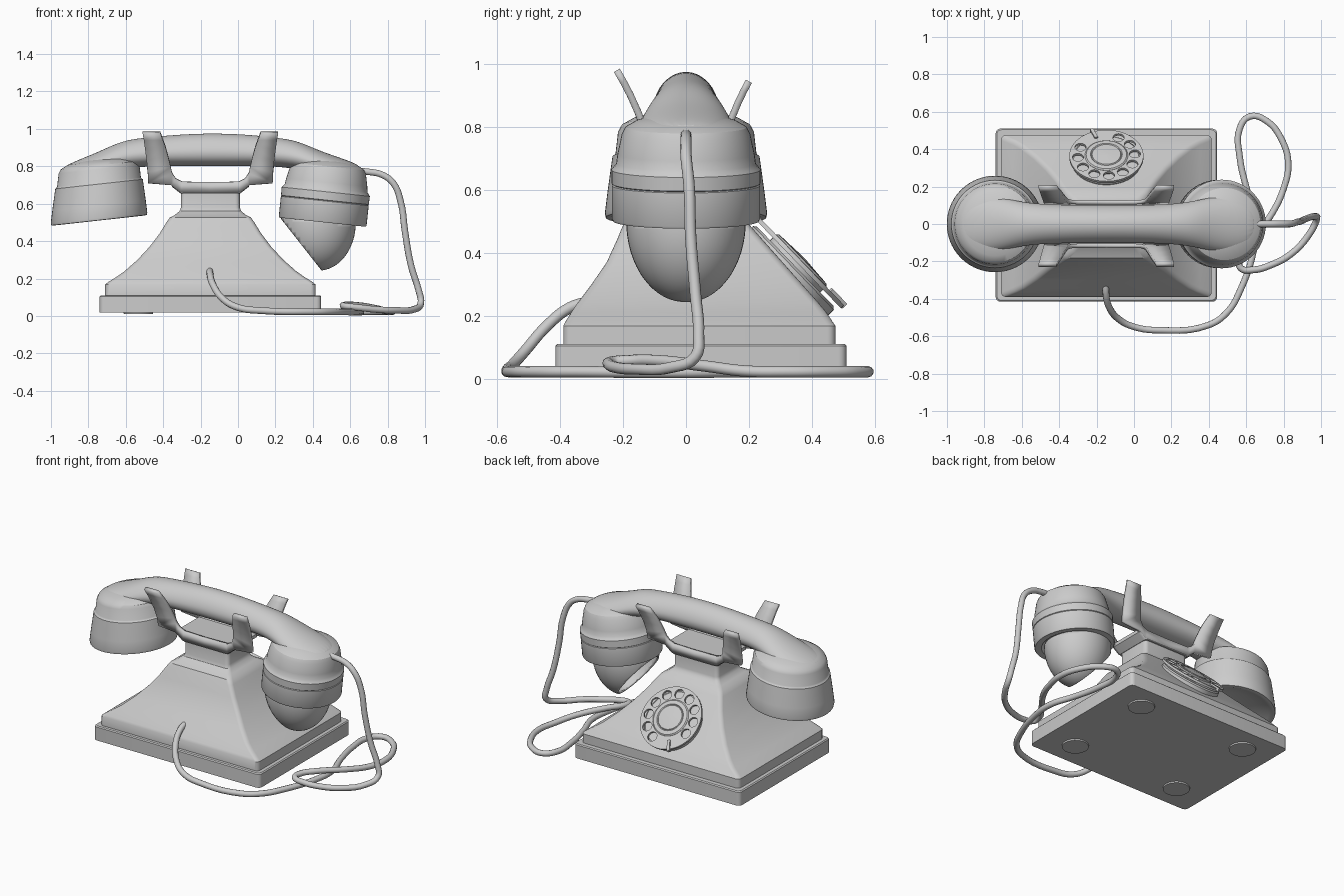
import bpy, bmesh, math
from mathutils import Matrix, Vector

CX = -0.1475  # centre line of the base


def finish(name, bm, mat=None, angle=32):
    if mat:
        bm.transform(mat)
    bmesh.ops.recalc_face_normals(bm, faces=bm.faces)
    me = bpy.data.meshes.new(name)
    bm.to_mesh(me)
    bm.free()
    ob = bpy.data.objects.new(name, me)
    bpy.context.collection.objects.link(ob)
    bpy.ops.object.select_all(action='DESELECT')
    ob.select_set(True)
    bpy.context.view_layer.objects.active = ob
    bpy.ops.object.shade_smooth_by_angle(angle=math.radians(angle))
    return ob


def loft(name, rings, mat=None, angle=32):
    bm = bmesh.new()
    vs = [[bm.verts.new(p) for p in r] for r in rings]
    n = len(vs[0])
    for a, b in zip(vs, vs[1:]):
        for i in range(n):
            bm.faces.new((a[i], a[(i + 1) % n], b[(i + 1) % n], b[i]))
    bm.faces.new(vs[0])
    bm.faces.new(vs[-1])
    return finish(name, bm, mat, angle)


def lathe(name, profile, mat=None, n=56):
    rings = [[(r * math.cos(2 * math.pi * i / n), r * math.sin(2 * math.pi * i / n), h)
              for i in range(n)] for r, h in profile]
    return loft(name, rings, mat)


def rounded_rect(z, hx, y0, y1, r=0.025):
    pts = []
    corners = [(hx - r, y1 - r), (r - hx, y1 - r), (r - hx, y0 + r), (hx - r, y0 + r)]
    for k, (x, y) in enumerate(corners):
        for j in range(5):
            a = math.pi / 2 * (k + j / 4)
            pts.append((CX + x + r * math.cos(a), y + r * math.sin(a), z))
    return pts


# plinth and flared body with neck
loft("plinth", [rounded_rect(*p) for p in [
    (0.018, 0.592, -0.415, 0.51), (0.104, 0.592, -0.415, 0.51), (0.11, 0.586, -0.409, 0.504)]])
loft("body", [rounded_rect(*p) for p in [
    (0.105, 0.563, -0.39, 0.475), (0.168, 0.563, -0.39, 0.475), (0.182, 0.545, -0.383, 0.465),
    (0.21, 0.5, -0.365, 0.447), (0.24, 0.458, -0.345, 0.422), (0.30, 0.39, -0.30, 0.369),
    (0.37, 0.325, -0.252, 0.307), (0.44, 0.272, -0.22, 0.245), (0.50, 0.235, -0.195, 0.192),
    (0.525, 0.218, -0.182, 0.172), (0.54, 0.19, -0.15, 0.145), (0.56, 0.165, -0.122, 0.122),
    (0.58, 0.157, -0.115, 0.115), (0.68, 0.157, -0.115, 0.115), (0.695, 0.143, -0.1, 0.1)]])

# round feet
for sx in (-1, 1):
    for sy in (-1, 1):
        lathe("foot", [(0.078, 0.009), (0.08, 0.03)],
              Matrix.Translation((CX + sx * 0.385, 0.05 + sy * 0.3, 0)), 32)

# cradle: tray plus a U-shaped forked plate on each side, curling outward
loft("cradle_tray", [rounded_rect(z, hx, -0.125, 0.125, 0.02)
                     for z, hx in [(0.655, 0.16), (0.69, 0.205), (0.712, 0.205)]])
rows = [(0, 0.66, 0, 0.715), (0.16, 0.66, 0.15, 0.718), (0.21, 0.7, 0.185, 0.735),
        (0.333, 0.712, 0.205, 0.765), (0.335, 0.77, 0.213, 0.80), (0.342, 0.84, 0.225, 0.85),
        (0.35, 0.90, 0.24, 0.905), (0.356, 0.945, 0.255, 0.945), (0.362, 0.98, 0.268, 0.98)]
for name, s, k in (("front_cradle_fork", -1, 1.0), ("back_cradle_fork", 1, 0.875)):
    bm = bmesh.new()

    def fork_vert(x, z):
        z = 0.7 + (z - 0.7) * (k if z > 0.7 else 1)
        return bm.verts.new((x, s * (0.115 + 0.105 * max(0, (z - 0.7) / 0.28) ** 1.6), z))
    vs = [(fork_vert(a, b), fork_vert(c, d)) for a, b, c, d in rows]
    for p, q in zip(vs, vs[1:]):
        bm.faces.new((p[0], q[0], q[1], p[1]))
    ob = finish(name, bm)
    ob.location.x = CX
    ob.modifiers.new("mirror", 'MIRROR').use_clip = True
    m = ob.modifiers.new("thick", 'SOLIDIFY')
    m.thickness, m.offset = 0.022, 0

# handset grip, swelling into the two heads
rings = []
for x, zb, zt, w in [
        (-0.94, 0.77, 0.795, 0.09), (-0.86, 0.75, 0.832, 0.145), (-0.74, 0.75, 0.88, 0.15),
        (-0.62, 0.785, 0.938, 0.122), (-0.5, 0.80, 0.955, 0.106), (-0.3, 0.80, 0.972, 0.102),
        (-0.14, 0.80, 0.978, 0.102), (0.04, 0.80, 0.972, 0.102), (0.2, 0.80, 0.955, 0.106),
        (0.32, 0.785, 0.938, 0.122), (0.43, 0.75, 0.885, 0.15), (0.56, 0.75, 0.842, 0.15),
        (0.66, 0.76, 0.803, 0.09)]:
    mid = zb + 0.42 * (zt - zb)
    ring = []
    for i in range(24):
        t = 2 * math.pi * i / 24
        c, sn = math.cos(t), math.sin(t)
        z = mid + (zt - mid) * sn ** 1.2 if sn > 0 else mid - (mid - zb) * (-sn) ** 0.9
        ring.append((x, w * c, z))
    rings.append(ring)
grip = loft("handset_grip", rings, angle=60)
grip.modifiers.new("smooth", 'SUBSURF').levels = 2
grip.modifiers["smooth"].render_levels = 2

# earpiece: flared cap whose rim slants slightly
shear = Matrix.Identity(4)
shear[2][0] = 0.11
lathe("earpiece", [
    (0.02, 0.035), (0.14, 0.03), (0.22, 0.008), (0.24, 0.0), (0.255, 0.002), (0.258, 0.015),
    (0.25, 0.08), (0.234, 0.195), (0.228, 0.2), (0.224, 0.206), (0.216, 0.275), (0.205, 0.295),
    (0.17, 0.315), (0.1, 0.332), (0.01, 0.338)], Matrix.Translation((-0.743, 0, 0.51)) @ shear)

# transmitter head with banded ring
lathe("transmitter", [
    (0.02, 0.025), (0.17, 0.02), (0.195, -0.004), (0.232, -0.004), (0.236, 0.003), (0.236, 0.11),
    (0.232, 0.113), (0.236, 0.116), (0.237, 0.16), (0.232, 0.166), (0.222, 0.18), (0.218, 0.21),
    (0.204, 0.275), (0.193, 0.296), (0.16, 0.315), (0.1, 0.332), (0.01, 0.338)],
    Matrix.Translation((0.4525, 0, 0.505)) @ Matrix.Rotation(0.105, 4, 'Y'))

# mouthpiece scoop: half ellipsoid shell cut open toward the mouth
bm = bmesh.new()
bmesh.ops.create_uvsphere(bm, u_segments=48, v_segments=32, radius=1)
bm.transform(Matrix.Translation((0.43, 0, 0.5)) @ Matrix.Diagonal((0.2, 0.19, 0.258, 1)))
for co, no in (((0.43, 0, 0.512), (0.105, 0, 1)), ((0.445, 0, 0.245), (-0.28, 0, -0.22))):
    bmesh.ops.bisect_plane(bm, geom=bm.verts[:] + bm.edges[:] + bm.faces[:],
                           plane_co=co, plane_no=no, clear_outer=True)
ob = finish("mouthpiece_scoop", bm, angle=50)
m = ob.modifiers.new("thick", 'SOLIDIFY')
m.thickness, m.offset = 0.012, -1

# rotary dial, lying on the sloped face
n = Vector((0, 0.72, 0.694)).normalized()
u = n.cross(Vector((-1, 0, 0)))
frame = Matrix(((-1, u.x, n.x, CX), (0, u.y, n.y, 0.345), (0, u.z, n.z, 0.355), (0, 0, 0, 1)))
lathe("dial_base", [(0.185, -0.05), (0.185, -0.005), (0.175, 0.003), (0.01, 0.003)], frame)
lathe("dial_hub", [(0.115, 0.0), (0.115, 0.03), (0.108, 0.036), (0.085, 0.038), (0.08, 0.033),
                   (0.076, 0.038), (0.01, 0.042)], frame)
cu = bpy.data.curves.new("finger_wheel", 'CURVE')
cu.dimensions, cu.fill_mode, cu.extrude = '2D', 'BOTH', 0.007
holes = [(0.153 * math.cos(math.radians(a)), 0.153 * math.sin(math.radians(a)), 0.03)
         for a in range(-25, 260, 30)]
for x, y, r in [(0, 0, 0.198)] + holes:
    sp = cu.splines.new('POLY')
    count = 64 if r > 0.1 else 20
    sp.points.add(count - 1)
    for i, p in enumerate(sp.points):
        a = 2 * math.pi * i / count
        p.co = (x + r * math.cos(a), y + r * math.sin(a), 0, 1)
    sp.use_cyclic_u = True
ob = bpy.data.objects.new("finger_wheel", cu)
bpy.context.collection.objects.link(ob)
ob.matrix_world = frame @ Matrix.Translation((0, 0, 0.022))

# finger stop hook
bm = bmesh.new()
bmesh.ops.create_cube(bm, size=1)
bm.transform(Matrix.Rotation(math.radians(-68), 4, 'Z') @ Matrix.Translation((0.178, 0, 0.028))
             @ Matrix.Diagonal((0.07, 0.018, 0.022, 1)))
finish("finger_stop", bm, frame)

# cord from the transmitter, looping on the table and back to the body
path = [(0.64, 0, 0.775), (0.70, 0, 0.77), (0.77, 0, 0.755), (0.83, 0, 0.71), (0.87, 0.01, 0.61),
        (0.893, 0.015, 0.45), (0.925, 0.03, 0.27), (0.965, 0.04, 0.14), (0.978, 0.03, 0.07),
        (0.94, -0.05, 0.035), (0.84, -0.16, 0.03), (0.73, -0.22, 0.035), (0.64, -0.245, 0.045),
        (0.57, -0.235, 0.053), (0.565, -0.19, 0.057), (0.63, -0.09, 0.057), (0.74, 0.06, 0.04),
        (0.80, 0.19, 0.024), (0.825, 0.32, 0.022), (0.79, 0.45, 0.022), (0.71, 0.55, 0.022),
        (0.62, 0.575, 0.022), (0.565, 0.51, 0.022), (0.565, 0.36, 0.022), (0.605, 0.18, 0.022),
        (0.655, 0.02, 0.02), (0.64, -0.14, 0.02), (0.57, -0.35, 0.022), (0.50, -0.47, 0.022),
        (0.40, -0.54, 0.022), (0.13, -0.568, 0.028), (0.0, -0.55, 0.045), (-0.08, -0.51, 0.09),
        (-0.135, -0.44, 0.17), (-0.15, -0.37, 0.225), (-0.15, -0.31, 0.245)]
cu = bpy.data.curves.new("cord", 'CURVE')
cu.dimensions, cu.bevel_depth, cu.bevel_resolution = '3D', 0.018, 3
cu.use_fill_caps, cu.resolution_u = True, 5
sp = cu.splines.new('BEZIER')
sp.bezier_points.add(len(path) - 1)
for p, co in zip(sp.bezier_points, path):
    p.co = co
    p.handle_left_type = p.handle_right_type = 'AUTO'
ob = bpy.data.objects.new("cord", cu)
bpy.context.collection.objects.link(ob)
